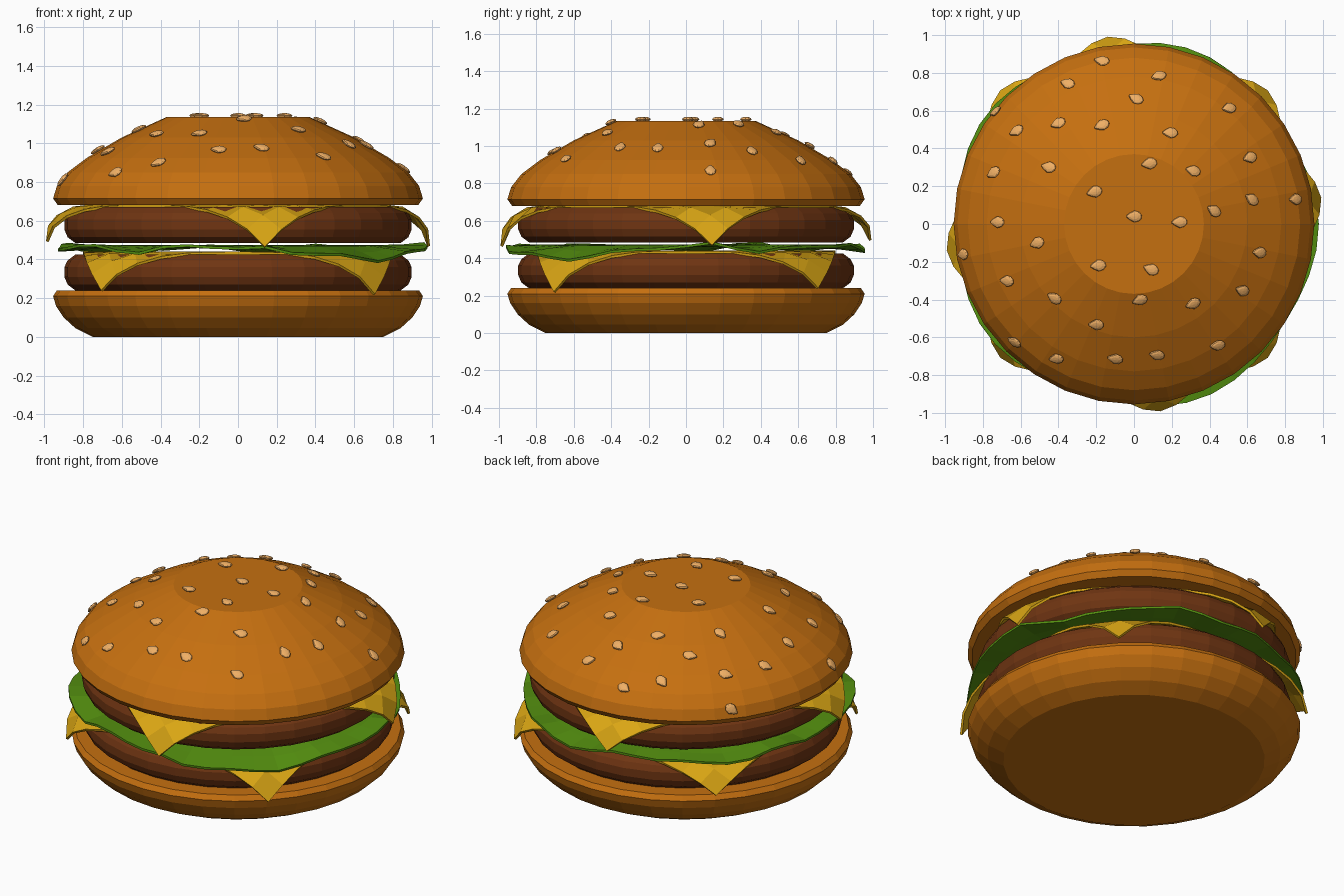
import bpy, bmesh, random
from math import sin, cos, pi, radians, hypot, atan2, exp
from mathutils import Vector, Matrix

if "Cube" in bpy.data.objects:
    bpy.data.objects.remove(bpy.data.objects["Cube"])

random.seed(4)


def material(name, rgb):
    m = bpy.data.materials.new(name)
    m.diffuse_color = (*rgb, 1)
    m.use_nodes = True
    m.node_tree.nodes["Principled BSDF"].inputs["Base Color"].default_value = m.diffuse_color
    return m


BUN = material("bun", (0.56, 0.16, 0.005))
MEAT = material("meat", (0.16, 0.035, 0.006))
CHEESE = material("cheese", (0.70, 0.38, 0.007))
LEAF = material("leaf", (0.09, 0.28, 0.005))
SEED = material("seed", (0.87, 0.43, 0.13))


def finish(bm, name, mat, thickness=0):
    me = bpy.data.meshes.new(name)
    bm.to_mesh(me)
    bm.free()
    me.materials.append(mat)
    ob = bpy.data.objects.new(name, me)
    bpy.context.collection.objects.link(ob)
    if thickness:
        mod = ob.modifiers.new("thickness", 'SOLIDIFY')
        mod.thickness = thickness
        mod.offset = 0
    return ob


def rings(bm, ring_points, n):
    """Bridge a list of closed vertex rings with quads."""
    loops = [[bm.verts.new(p) for p in ring] for ring in ring_points]
    for a, b in zip(loops, loops[1:]):
        for i in range(n):
            j = (i + 1) % n
            bm.faces.new((a[i], a[j], b[j], b[i]))
    return loops


def lathe(name, profile, mat, n=32):
    bm = bmesh.new()
    loops = rings(bm, [[(r * cos(2 * pi * i / n), r * sin(2 * pi * i / n), z)
                        for i in range(n)] for r, z in profile], n)
    bm.faces.new(loops[0][::-1])
    bm.faces.new(loops[-1])
    return finish(bm, name, mat)


# Buns
lathe("bottom_bun", [(0.75, 0), (0.84, 0.045), (0.90, 0.10), (0.94, 0.16),
                     (0.955, 0.21), (0.935, 0.24)], BUN)
DOME = [(0.955, 0.715), (0.935, 0.78), (0.88, 0.85), (0.78, 0.925),
        (0.60, 1.03), (0.37, 1.135)]
lathe("top_bun", [(0.93, 0.68)] + DOME, BUN)

# Patties
for name, z in (("lower_patty", 0.24), ("upper_patty", 0.485)):
    lathe(name, [(0.84, z), (0.88, z + 0.03), (0.897, z + 0.07),
                 (0.897, z + 0.12), (0.88, z + 0.155), (0.84, z + 0.185)], MEAT)


# Cheese slices: square grids whose corners bend down past the patty
def cheese(name, z0, spin, drop):
    bm = bmesh.new()
    bmesh.ops.create_grid(bm, x_segments=12, y_segments=12, size=0.8)
    for v in bm.verts:
        rho, a = hypot(v.co.x, v.co.y), atan2(v.co.y, v.co.x) + spin
        t = max(0, (rho - 0.80) / 0.331)
        r = min(rho, 0.80) + 0.195 * sin(t * pi / 2)
        depth = drop + 0.02 * cos(a + pi / 4)
        v.co = (r * cos(a), r * sin(a), z0 - depth * t ** 1.7)
    finish(bm, name, CHEESE, 0.014)


cheese("lower_cheese", 0.433, 0, 0.195)
cheese("upper_cheese", 0.675, radians(53), 0.195)

# Lettuce: wavy disc with a drooping front right edge
n = 44
leaf = []
for r0, w in ((0.3, 0), (0.74, 0.1), (0.84, 0.5), (0.94, 1)):
    ring = []
    for i in range(n):
        a = 2 * pi * i / n
        d = (a - radians(315) + pi) % (2 * pi) - pi
        droop = 0.07 * exp(-(d / 0.3) ** 2)
        wave = 0.014 * sin(7 * a + 1) + 0.01 * sin(12 * a) + random.uniform(-0.006, 0.006)
        r = r0 + w * (0.012 + 0.022 * sin(5 * a + 1.5) + 0.025 * exp(-(d / 0.6) ** 2))
        ring.append((r * cos(a), r * sin(a), 0.467 + w * (wave - droop - 0.012)))
    leaf.append(ring)
bm = bmesh.new()
bm.faces.new(rings(bm, leaf[::-1], n)[-1])
bmesh.ops.recalc_face_normals(bm, faces=bm.faces)
finish(bm, "lettuce", LEAF, 0.014)


# Sesame seeds: teardrops laid on the dome
def dome_at(r):
    """Height and slope of the top bun at radius r."""
    for (r1, z1), (r2, z2) in zip(DOME, DOME[1:]):
        if r2 <= r <= r1:
            s = (z1 - z2) / (r1 - r2)
            return z2 + s * (r - r2), s
    return DOME[-1][1], 0


SPOTS = [(-.17, .86), (-.35, .74), (.13, .78), (.01, .66), (.50, .61), (-.73, .59),
         (-.62, .49), (-.40, .53), (-.17, .52), (.19, .48), (-.74, .27), (-.45, .30),
         (.08, .32), (.31, .28), (.61, .35), (-.21, .17), (0, .04), (.24, .01),
         (.42, .07), (.62, .13), (.85, .13), (-.72, .01), (-.51, -.10), (-.19, -.22),
         (.09, -.24), (.66, -.15), (-.90, -.16), (-.67, -.30), (-.42, -.39), (.03, -.40),
         (.31, -.42), (.57, -.35), (-.20, -.53), (-.63, -.62), (-.41, -.71), (-.10, -.71),
         (.12, -.69), (.44, -.64)]
bm = bmesh.new()
for x, y in SPOTS:
    r = hypot(x, y)
    z, s = dome_at(r)
    up = Vector((-s * x / max(r, 0.01), -s * y / max(r, 0.01), 1)).normalized()
    turn = up.to_track_quat('Z', 'Y').to_matrix().to_4x4()
    spin = Matrix.Rotation(random.uniform(-0.5, 0.5), 4, 'Z')
    made = bmesh.ops.create_uvsphere(bm, u_segments=10, v_segments=6, radius=1)["verts"]
    for v in made:
        taper = 1 if v.co.x > 0 else 1 + 0.55 * v.co.x
        v.co = (v.co.x * 0.043, v.co.y * 0.031 * taper, v.co.z * 0.013)
    place = Matrix.Translation(Vector((x, y, z)) + up * 0.008)
    flat = Vector((1, 0, 0)) - up * up.x
    side = up.cross(flat.normalized())
    basis = Matrix((flat.normalized(), side, up)).transposed().to_4x4()
    bmesh.ops.transform(bm, matrix=place @ basis @ spin, verts=made)
finish(bm, "sesame_seeds", SEED)
